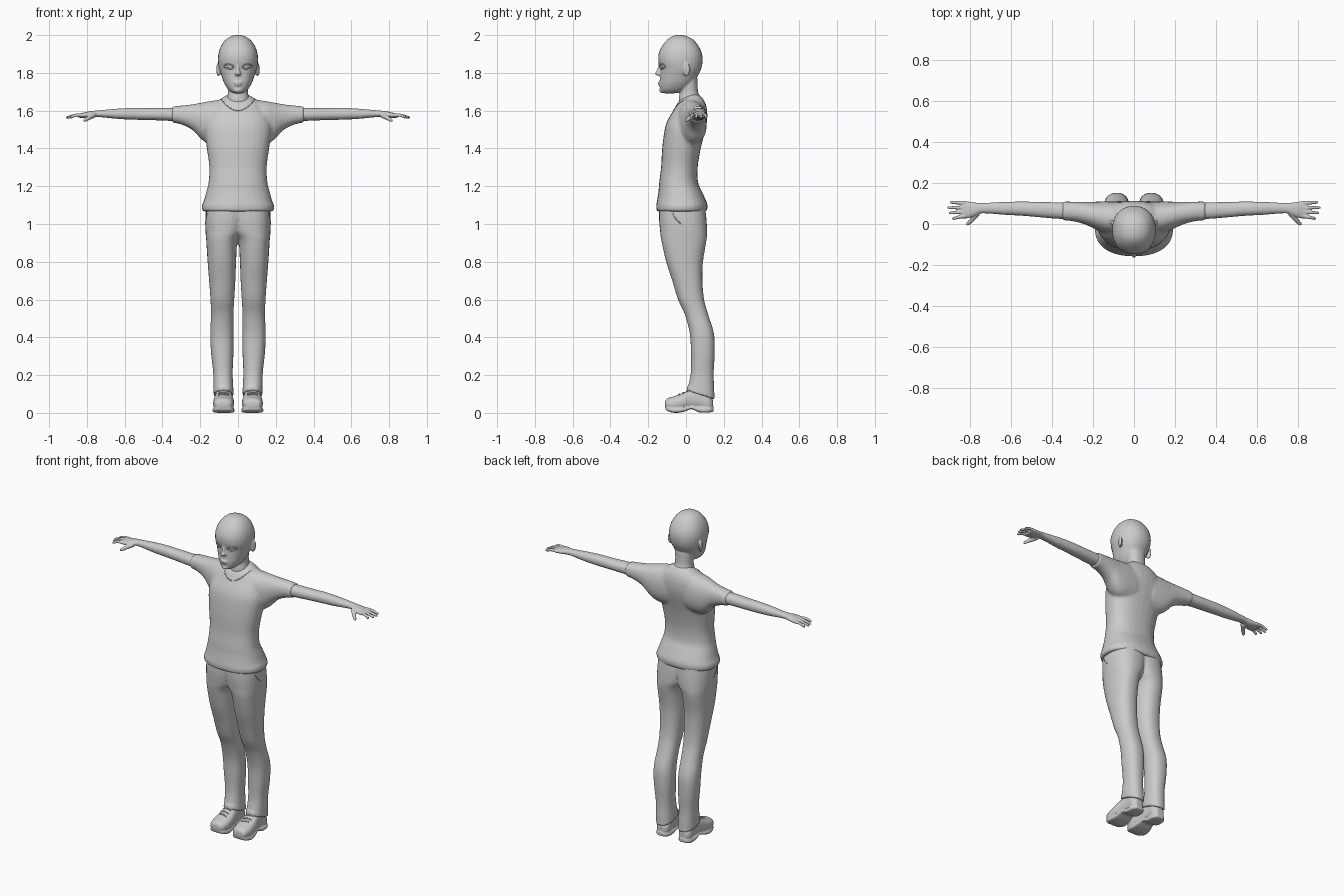
import bpy, bmesh, math
from mathutils import Vector, Matrix
from mathutils.bvhtree import BVHTree

cube = bpy.data.objects.get("Cube")
if cube:
    bpy.data.objects.remove(cube)

grey = bpy.data.materials.new("plain_grey")
grey.use_nodes = True
grey.diffuse_color = (0.6, 0.6, 0.6, 1)
grey.node_tree.nodes["Principled BSDF"].inputs["Base Color"].default_value = (0.6, 0.6, 0.6, 1)


def spline(rows, steps=4):
    """Catmull-Rom through rows of numbers."""
    out = []
    for i in range(len(rows) - 1):
        quad = [rows[max(i - 1, 0)], rows[i], rows[i + 1], rows[min(i + 2, len(rows) - 1)]]
        for s in range(steps):
            t = s / steps
            out.append([0.5 * (2 * b + (c - a) * t + (2 * a - 5 * b + 4 * c - d) * t * t
                               + (3 * b - a - 3 * c + d) * t ** 3) for a, b, c, d in zip(*quad)])
    return out + [list(rows[-1])]


def skin(bm, rings):
    """Closed tube through rings of points."""
    loops = [[bm.verts.new(p) for p in ring] for ring in rings]
    n = len(loops[0])
    for a, b in zip(loops, loops[1:]):
        for i in range(n):
            j = (i + 1) % n
            bm.faces.new((a[i], a[j], b[j], b[i]))
    bm.faces.new(loops[0])
    bm.faces.new(loops[-1])


def loft(bm, axis, rows, power=2.2, tilt=0, n=28):
    """Rows: position on axis, then low/high extents on the two other axes."""
    rings = []
    fine = spline(rows)
    for k, (t, a0, a1, b0, b1) in enumerate(fine):
        ring = []
        for i in range(n):
            ang = 2 * math.pi * i / n
            c, s = math.cos(ang), math.sin(ang)
            a = (a0 + a1) / 2 + (a1 - a0) / 2 * math.copysign(abs(c) ** (2 / power), c)
            b = (b0 + b1) / 2 + (b1 - b0) / 2 * math.copysign(abs(s) ** (2 / power), s)
            tt = t + (tilt * s if k > len(fine) - 4 else 0)
            ring.append({"x": (tt, a, b), "y": (a, tt, b), "z": (a, b, tt)}[axis])
        rings.append(ring)
    skin(bm, rings)


def limb(bm, points, r0, r1, n=12):
    """Tapered round finger along a path."""
    path = [Vector(p) for p in spline(points)]
    rings = []
    for i, p in enumerate(path):
        d = path[min(i + 1, len(path) - 1)] - path[max(i - 1, 0)]
        side = d.cross(Vector((0, 0, 1))).normalized()
        up = side.cross(d).normalized()
        f = i / (len(path) - 1)
        r = (r0 + (r1 - r0) * f) * (0.55 if i == len(path) - 1 else 1)
        rings.append([p + r * (side * math.cos(2 * math.pi * k / n) + up * math.sin(2 * math.pi * k / n))
                      for k in range(n)])
    skin(bm, rings)


def ball(bm, centre, size, turn=0):
    m = Matrix.Translation(centre) @ Matrix.Rotation(turn, 4, "Z") @ Matrix.Diagonal((*size, 1))
    bmesh.ops.create_uvsphere(bm, u_segments=24, v_segments=14, radius=1, matrix=m)


def finish(name, bm, mirror=False, voxel=0, smooth=2):
    bmesh.ops.recalc_face_normals(bm, faces=bm.faces)
    mesh = bpy.data.meshes.new(name)
    bm.to_mesh(mesh)
    bm.free()
    for f in mesh.polygons:
        f.use_smooth = True
    mesh.materials.append(grey)
    ob = bpy.data.objects.new(name, mesh)
    bpy.context.collection.objects.link(ob)
    if mirror:
        ob.modifiers.new("mirror", "MIRROR").use_mirror_merge = False
    if voxel:
        re = ob.modifiers.new("blend", "REMESH")
        re.mode, re.voxel_size, re.use_smooth_shade = "VOXEL", voxel, True
        sm = ob.modifiers.new("soften", "SMOOTH")
        sm.factor, sm.iterations = 0.5, smooth
    return ob


def seam(name, target, starts, direction, radius=0.0025, closed=False, mirror=True):
    """Thin raised line projected on a part."""
    deps = bpy.context.evaluated_depsgraph_get()
    tree = BVHTree.FromObject(target, deps)
    hits = [tree.ray_cast(Vector(p), Vector(direction))[0] for p in starts]
    hits = [h for h in hits if h]
    if len(hits) < 2:
        return
    cu = bpy.data.curves.new(name, "CURVE")
    cu.dimensions, cu.bevel_depth, cu.bevel_resolution = "3D", radius, 1
    sp = cu.splines.new("POLY")
    sp.points.add(len(hits) - 1)
    for p, h in zip(sp.points, hits):
        p.co = (*h, 1)
    sp.use_cyclic_u = closed
    cu.materials.append(grey)
    ob = bpy.data.objects.new(name, cu)
    bpy.context.collection.objects.link(ob)
    if mirror:
        ob.modifiers.new("mirror", "MIRROR").use_mirror_merge = False


# head: skull, neck, nose, lips, ears
bm = bmesh.new()
skull = [(2.0, .012, -.045, -.02), (1.994, .036, -.072, .005), (1.975, .066, -.1, .04), (1.94, .091, -.128, .068),
         (1.9, .104, -.145, .085), (1.86, .106, -.146, .088), (1.82, .099, -.137, .08), (1.78, .086, -.138, .06),
         (1.745, .073, -.14, .04), (1.715, .055, -.137, .01), (1.698, .036, -.128, -.03), (1.692, .02, -.115, -.06)]
loft(bm, "z", [(z, -w, w, f, b) for z, w, f, b in skull])
loft(bm, "z", [(z, -w, w, f, b) for z, w, f, b in [
    (1.58, .075, -.04, .085), (1.66, .06, -.038, .078), (1.7, .053, -.032, .064), (1.77, .056, -.03, .06)]])
loft(bm, "z", [(1.845, -.009, .009, -.145, -.1), (1.815, -.011, .011, -.154, -.1),
               (1.795, -.017, .017, -.165, -.1), (1.786, -.014, .014, -.152, -.1)])
ball(bm, (0, -.136, 1.748), (.025, .013, .006))
ball(bm, (0, -.134, 1.737), (.021, .014, .006))
ball(bm, (0, -.124, 1.708), (.025, .018, .014))
for s in (-1, 1):
    ball(bm, (s * .104, .002, 1.818), (.009, .02, .037), -s * .4)
head = finish("head", bm, voxel=.005)

# eyes with lid outlines
bm = bmesh.new()
ball(bm, (.047, -.112, 1.834), (.021, .019, .0115), .3)
finish("eyes", bm, mirror=True)
almond = [(.048 + .025 * math.cos(a), -.4, 1.834 + .0125 * math.sin(a) + .003 * math.cos(a))
          for a in [2 * math.pi * i / 20 for i in range(20)]]
seam("eyelids", head, almond, (0, 1, 0), .003, True)
seam("mouth_line", head, [(x / 200, -.4, 1.743) for x in range(-4, 5)], (0, 1, 0), .0012, mirror=False)

# shirt: torso and sleeves blended
bm = bmesh.new()
torso = [(1.685, .055, .015, .07), (1.665, .088, -.02, .088), (1.64, .12, -.045, .103), (1.6, .15, -.068, .112),
         (1.55, .17, -.097, .112), (1.5, .178, -.113, .103), (1.4, .165, -.126, .078), (1.3, .152, -.132, .062),
         (1.22, .156, -.142, .064), (1.17, .168, -.146, .085), (1.12, .182, -.154, .108),
         (1.095, .192, -.158, .114), (1.067, .188, -.156, .11)]
loft(bm, "z", [(z, -w, w, f, b) for z, w, f, b in torso], 2.3)
sleeve = [(.06, -.05, .108, 1.42, 1.662), (.14, -.045, .11, 1.42, 1.652), (.19, -.025, .109, 1.445, 1.643),
          (.24, -.002, .108, 1.497, 1.634), (.3, .014, .109, 1.527, 1.627), (.35, .018, .11, 1.537, 1.622)]
for s in (-1, 1):
    loft(bm, "x", [(s * r[0], *r[1:]) for r in sleeve])
shirt = finish("shirt", bm, voxel=.008, smooth=4)
vee = [(.088 * (1 - t / 10), -.4, 1.6 + .06 * (t / 10 - 1) ** 2) for t in range(11)]
seam("neckline", shirt, vee, (0, 1, 0))

# arms and hands
bm = bmesh.new()
arm = [(.28, .026, .103, 1.542, 1.616), (.36, .025, .105, 1.546, 1.615), (.46, .033, .108, 1.55, 1.614),
       (.54, .04, .109, 1.552, 1.615), (.63, .045, .108, 1.556, 1.611), (.72, .052, .103, 1.565, 1.603),
       (.755, .05, .102, 1.566, 1.6), (.79, .034, .107, 1.562, 1.596), (.825, .027, .111, 1.562, 1.588),
       (.847, .032, .11, 1.563, 1.583)]
loft(bm, "x", arm)
fingers = [(.102, .106, .9), (.08, .08, .912), (.06, .054, .905), (.04, .025, .888)]
for y0, y1, tip in fingers:
    limb(bm, [(.82, y0, 1.576), (.86, (y0 + y1) / 2, 1.576), (tip, y1, 1.562)], .0105, .0065)
limb(bm, [(.765, .055, 1.576), (.79, .022, 1.562), (.817, -.004, 1.545)], .016, .0075)
finish("arms", bm, mirror=True, voxel=.0035)

# trousers: both legs blended at the hips
bm = bmesh.new()
leg = [(1.1, -.06, .168, -.142, .1), (1.03, -.05, .173, -.143, .108), (.96, -.03, .172, -.137, .112),
       (.91, .002, .168, -.13, .108), (.8, .01, .161, -.105, .09), (.7, .014, .153, -.073, .087),
       (.6, .02, .146, -.042, .096), (.52, .024, .143, -.006, .118), (.42, .024, .147, .02, .148),
       (.32, .024, .143, .026, .152), (.22, .028, .132, .026, .147), (.15, .026, .13, .014, .148),
       (.095, .022, .13, .002, .153)]
loft(bm, "z", leg, 2.3, tilt=-.025)
trousers = finish("trousers", bm, mirror=True, voxel=.007, smooth=3)
seam("pocket_edges", trousers, [(.4, -.07 + .045 * t / 8, 1.06 - .06 * (t / 8) ** .6) for t in range(9)], (-1, 0, 0))

# shoes: upper, sole and heel
bm = bmesh.new()
shoe = [(-.111, .055, .108, .03, .06), (-.1, .034, .122, .018, .076), (-.065, .022, .131, .008, .088),
        (-.02, .022, .13, .012, .104), (.03, .03, .122, .02, .128), (.08, .034, .118, .015, .13),
        (.12, .036, .117, .008, .1), (.142, .055, .1, .02, .07)]
loft(bm, "y", shoe, 2.4)
sole = [(-.108, .05, .11, .018, .034), (-.095, .03, .124, .008, .032), (-.055, .018, .135, 0, .028),
        (-.01, .022, .13, .006, .03), (.03, .032, .12, .02, .036), (.07, .032, .122, .003, .032),
        (.12, .034, .12, .002, .03), (.146, .055, .1, .008, .03)]
loft(bm, "y", sole, 4)
shoes = finish("shoes", bm, mirror=True, voxel=.0045)
for i in range(3):
    y = -.04 + i * .022
    seam(f"lace_{i + 1}", shoes, [(.05 + t * .0065, y + .008 * (t % 8) / 8, .3) for t in range(9)], (0, 0, -1), .004)
